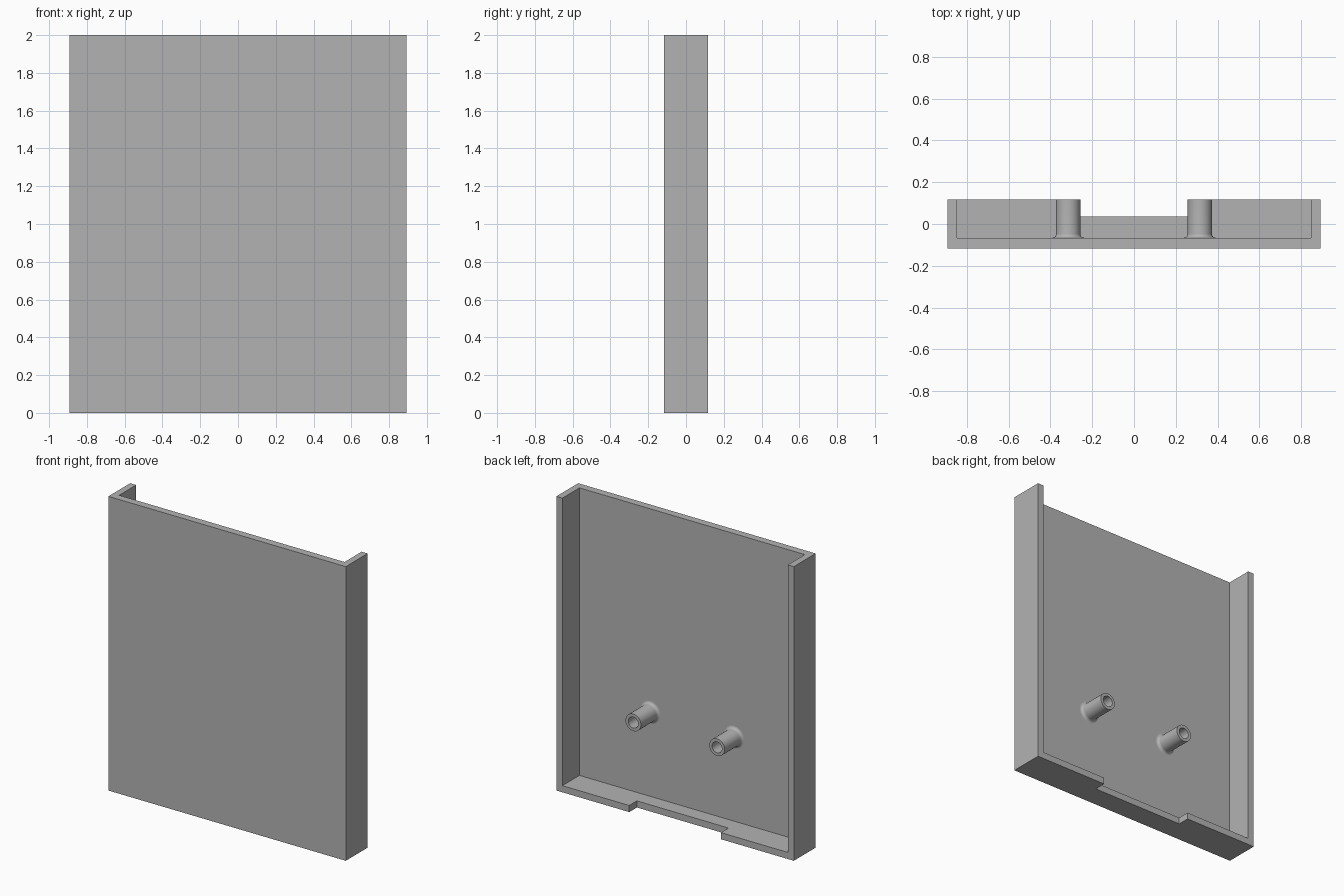
import bpy, bmesh, math
from mathutils import Matrix, Vector

if "Cube" in bpy.data.objects:
    bpy.data.objects.remove(bpy.data.objects["Cube"], do_unlink=True)

HALF_W, HALF_D, HEIGHT = 0.893, 0.117, 2.0
WALL = 0.045
FLOOR_Y = -0.066          # inner surface of the panel

grey = bpy.data.materials.new("plain_grey")
grey.use_nodes = True
grey.diffuse_color = (0.45, 0.45, 0.45, 1)
grey.node_tree.nodes["Principled BSDF"].inputs["Base Color"].default_value = grey.diffuse_color


def make_object(name, bm):
    bmesh.ops.recalc_face_normals(bm, faces=bm.faces)
    mesh = bpy.data.meshes.new(name)
    bm.to_mesh(mesh)
    bm.free()
    mesh.materials.append(grey)
    obj = bpy.data.objects.new(name, mesh)
    bpy.context.collection.objects.link(obj)
    return obj


def box(name, low, high):
    low, high = Vector(low), Vector(high)
    bm = bmesh.new()
    matrix = Matrix.Translation((low + high) / 2) @ Matrix.Diagonal((high - low).to_4d())
    bmesh.ops.create_cube(bm, size=1, matrix=matrix)
    return make_object(name, bm)


def cut(target, cutter):
    mod = target.modifiers.new(cutter.name, "BOOLEAN")
    mod.operation = "DIFFERENCE"
    mod.solver = "EXACT"
    mod.object = cutter
    bpy.context.view_layer.objects.active = target
    bpy.ops.object.modifier_apply(modifier=mod.name)
    bpy.data.objects.remove(cutter, do_unlink=True)


# Cover panel: a slab hollowed from the back, open at the top
panel = box("cover_panel", (-HALF_W, -HALF_D, 0), (HALF_W, HALF_D, HEIGHT))
cut(panel, box("cavity_cutter", (WALL - HALF_W, FLOOR_Y, WALL),
               (HALF_W - WALL, 1, HEIGHT + 1)))

# Shallow notch in the rim of the bottom wall
cut(panel, box("notch_cutter", (-0.345, 0.035, -1), (0.345, 1, 0.2)))


# Hollow screw posts with a filleted foot, turned around the y axis
def screw_post(name, x, z, radius=0.058, bore=0.037, fillet=0.019, steps=6):
    profile = []
    for i in range(steps + 1):
        a = math.pi / 2 * i / steps
        profile.append((radius + fillet * (1 - math.sin(a)),
                        FLOOR_Y + fillet * (1 - math.cos(a))))
    profile += [(radius, HALF_D), (bore, HALF_D), (bore, FLOOR_Y)]
    bm = bmesh.new()
    verts = [bm.verts.new((r, y, 0)) for r, y in profile]
    edges = [bm.edges.new(pair) for pair in zip(verts, verts[1:])]
    bmesh.ops.spin(bm, geom=verts + edges, cent=(0, 0, 0), axis=(0, 1, 0),
                   angle=math.tau, steps=48, use_merge=True)
    bmesh.ops.remove_doubles(bm, verts=bm.verts, dist=1e-5)
    obj = make_object(name, bm)
    # The shell is open at the foot, so make sure the rim faces backwards
    rim = max(obj.data.polygons, key=lambda p: p.center.y)
    if rim.normal.y < 0:
        obj.data.flip_normals()
    obj.location = (x, 0, z)
    bpy.ops.object.select_all(action="DESELECT")
    obj.select_set(True)
    bpy.context.view_layer.objects.active = obj
    bpy.ops.object.shade_smooth_by_angle(angle=math.radians(35))


for side, sign in (("left", 1), ("right", -1)):
    screw_post(side + "_screw_post", sign * 0.315, 0.617)
